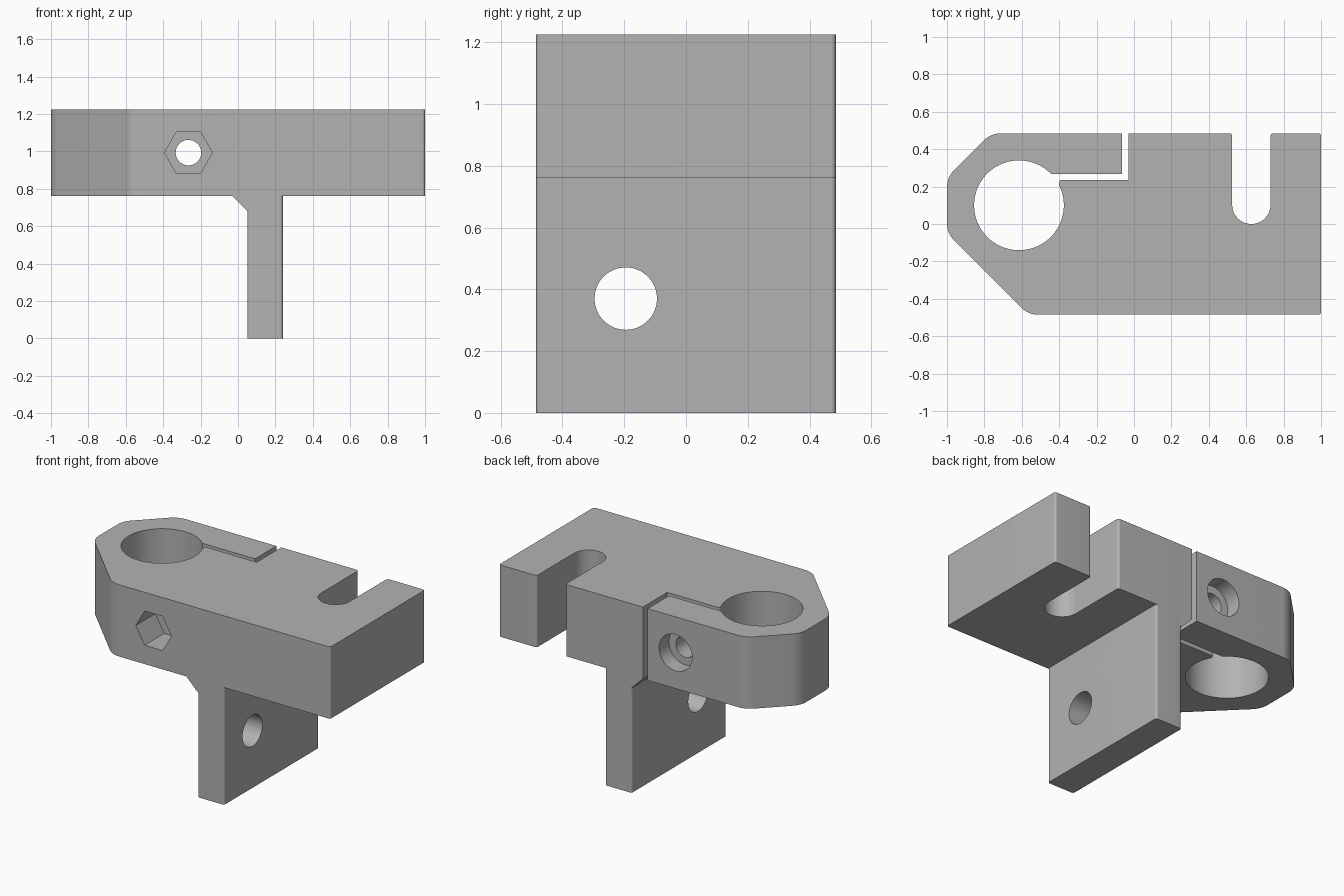
import bpy, bmesh
from math import sin, cos, tan, radians
from mathutils import Vector

if "Cube" in bpy.data.objects:
    bpy.data.objects.remove(bpy.data.objects["Cube"], do_unlink=True)

grey = bpy.data.materials.new("plain grey")
grey.use_nodes = True
grey.diffuse_color = (0.45, 0.45, 0.45, 1)
grey.node_tree.nodes["Principled BSDF"].inputs["Base Color"].default_value = (0.45, 0.45, 0.45, 1)


def arc(cx, cy, r, start, end, n):
    """Points along a circular arc, angles in degrees."""
    angles = [radians(start + (end - start) * i / n) for i in range(n + 1)]
    return [(cx + r * cos(a), cy + r * sin(a)) for a in angles]


def circle(cx, cy, r, n=64):
    return arc(cx, cy, r, 0, 360, n)[:-1]


def rounded(points, steps=8):
    """Outline whose (x, y, radius) corners are replaced by fillets."""
    out = []
    for i, p in enumerate(points):
        if len(p) == 2:
            out.append(p)
            continue
        c = Vector(p[:2])
        a = (Vector(points[i - 1][:2]) - c).normalized()
        b = (Vector(points[(i + 1) % len(points)][:2]) - c).normalized()
        half = a.angle(b) / 2
        centre = c + (a + b).normalized() * p[2] / sin(half)
        start = c + a * p[2] / tan(half) - centre
        end = c + b * p[2] / tan(half) - centre
        for k in range(steps + 1):
            d = start.lerp(end, k / steps).normalized() if k not in (0, steps) else (start, end)[k == steps].normalized()
            out.append(tuple(centre + d * p[2]))
    return out


def prism(name, outline, low, high, axis="z"):
    """Extrude a 2D outline between two positions along an axis."""
    place = {"x": lambda u, v, w: (w, u, v),
             "y": lambda u, v, w: (u, w, v),
             "z": lambda u, v, w: (u, v, w)}[axis]
    bm = bmesh.new()
    rings = [[bm.verts.new(place(u, v, w)) for u, v in outline] for w in (low, high)]
    for ring in rings:
        bm.faces.new(ring)
    n = len(outline)
    for i in range(n):
        j = (i + 1) % n
        bm.faces.new((rings[0][i], rings[0][j], rings[1][j], rings[1][i]))
    bmesh.ops.recalc_face_normals(bm, faces=bm.faces)
    mesh = bpy.data.meshes.new(name)
    bm.to_mesh(mesh)
    bm.free()
    mesh.materials.append(grey)
    obj = bpy.data.objects.new(name, mesh)
    bpy.context.collection.objects.link(obj)
    return obj


def activate(obj):
    bpy.ops.object.select_all(action="DESELECT")
    obj.select_set(True)
    bpy.context.view_layer.objects.active = obj


def cut(obj, cutter):
    mod = obj.modifiers.new("cut", "BOOLEAN")
    mod.operation = "DIFFERENCE"
    mod.solver = "EXACT"
    mod.object = cutter
    activate(obj)
    bpy.ops.object.modifier_apply(modifier=mod.name)
    bpy.data.objects.remove(cutter, do_unlink=True)


W = 0.485          # half depth
BOTTOM, TOP = 0.76, 1.225
EDGE = 0.015       # small corner radius

# Clamp body: outer outline, open slot, stepped gap and bore in one profile
outline = [(-0.065, W), (-0.765, W, 0.13), (-1, 0.25, 0.13), (-1, -0.05, 0.13),
           (-0.565, -W, 0.13), (1, -W, EDGE), (1, W, EDGE), (0.73, W, EDGE)]
outline += arc(0.6275, 0.1025, 0.1025, 0, -180, 32)
outline += [(0.525, W, EDGE), (-0.03, W), (-0.03, 0.235), (-0.403, 0.235, EDGE)]
outline += arc(-0.615, 0.10, 0.24, 26.5, 44.1 - 360, 72)
outline += [(-0.065, 0.267)]
body = prism("clamp_body", rounded(outline), BOTTOM, TOP)

# Clamp bolt: through hole, round counterbore at the back, hexagonal pocket in front
BX, BZ = -0.265, 0.993
cut(body, prism("bolt_cutter", circle(BX, BZ, 0.068), -1, 1, "y"))
cut(body, prism("counterbore_cutter", circle(BX, BZ, 0.118), W - 0.1, 1, "y"))
cut(body, prism("nut_cutter", circle(BX, BZ, 0.128, 6), -1, 0.2 - W, "y"))

# Hanging leg with a round mounting hole
leg = prism("hanging_leg", rounded([(0.05, -W, EDGE), (0.24, -W, EDGE),
                                    (0.24, W, EDGE), (0.05, W, EDGE)]), 0, BOTTOM)
cut(leg, prism("mount_cutter", circle(-0.195, 0.37, 0.101), -1, 1, "x"))

# Sloped gusset between leg and body
gusset = prism("gusset", [(-0.03, BOTTOM), (0.05, 0.68), (0.065, 0.68), (0.065, BOTTOM)], -W, W, "y")

for obj in (body, leg, gusset):
    activate(obj)
    bpy.ops.object.shade_smooth_by_angle(angle=radians(30))
